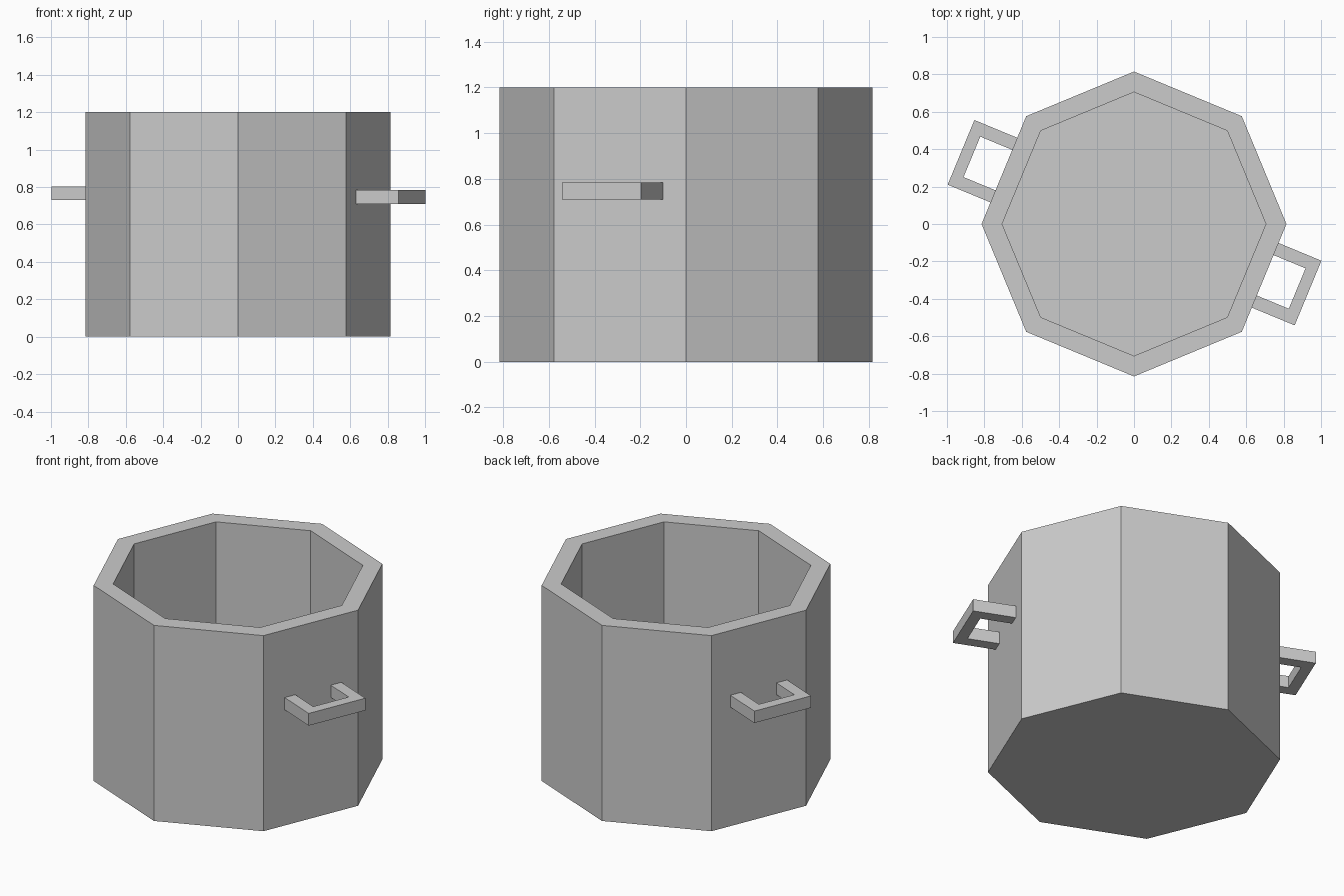
import bpy, bmesh, math
from mathutils import Matrix

if "Cube" in bpy.data.objects:
    bpy.data.objects.remove(bpy.data.objects["Cube"])

grey = bpy.data.materials.new("plain grey")
grey.diffuse_color = (0.6, 0.6, 0.6, 1)
grey.use_nodes = True
grey.node_tree.nodes["Principled BSDF"].inputs["Base Color"].default_value = grey.diffuse_color


def make_object(name, bm):
    bmesh.ops.recalc_face_normals(bm, faces=bm.faces)
    mesh = bpy.data.meshes.new(name)
    bm.to_mesh(mesh)
    bm.free()
    mesh.materials.append(grey)
    obj = bpy.data.objects.new(name, mesh)
    bpy.context.collection.objects.link(obj)
    return obj


# Octagonal pot: outer wall, flat rim, inner wall and floor
bm = bmesh.new()
rings = []
for radius, z in [(0.815, 0), (0.815, 1.2), (0.705, 1.2), (0.705, 0.1)]:
    rings.append([bm.verts.new((radius * math.cos(i * math.pi / 4),
                                radius * math.sin(i * math.pi / 4), z)) for i in range(8)])
for a, b in zip(rings, rings[1:]):
    for i in range(8):
        j = (i + 1) % 8
        bm.faces.new((a[i], a[j], b[j], b[i]))
bm.faces.new(rings[0])
bm.faces.new(rings[-1])
make_object("pot", bm)


# Square U-shaped handle, extruded upward, rooted in one flat side
def handle(name, angle, shift, z0, z1):
    h, leg, root, bar, tip = 0.187, 0.07, 0.745, 0.938, 1.001
    profile = [(root, -h), (tip, -h), (tip, h), (root, h),
               (root, h - leg), (bar, h - leg), (bar, leg - h), (root, leg - h)]
    bm = bmesh.new()
    face = bm.faces.new([bm.verts.new((x, y + shift, z0)) for x, y in profile])
    top = bmesh.ops.extrude_face_region(bm, geom=[face])
    verts = [v for v in top["geom"] if isinstance(v, bmesh.types.BMVert)]
    bmesh.ops.translate(bm, verts=verts, vec=(0, 0, z1 - z0))
    bm.transform(Matrix.Rotation(math.radians(angle), 4, 'Z'))
    make_object(name, bm)


handle("right_handle", -22.5, 0.015, 0.71, 0.785)
handle("left_handle", 157.5, 0.0, 0.73, 0.803)
